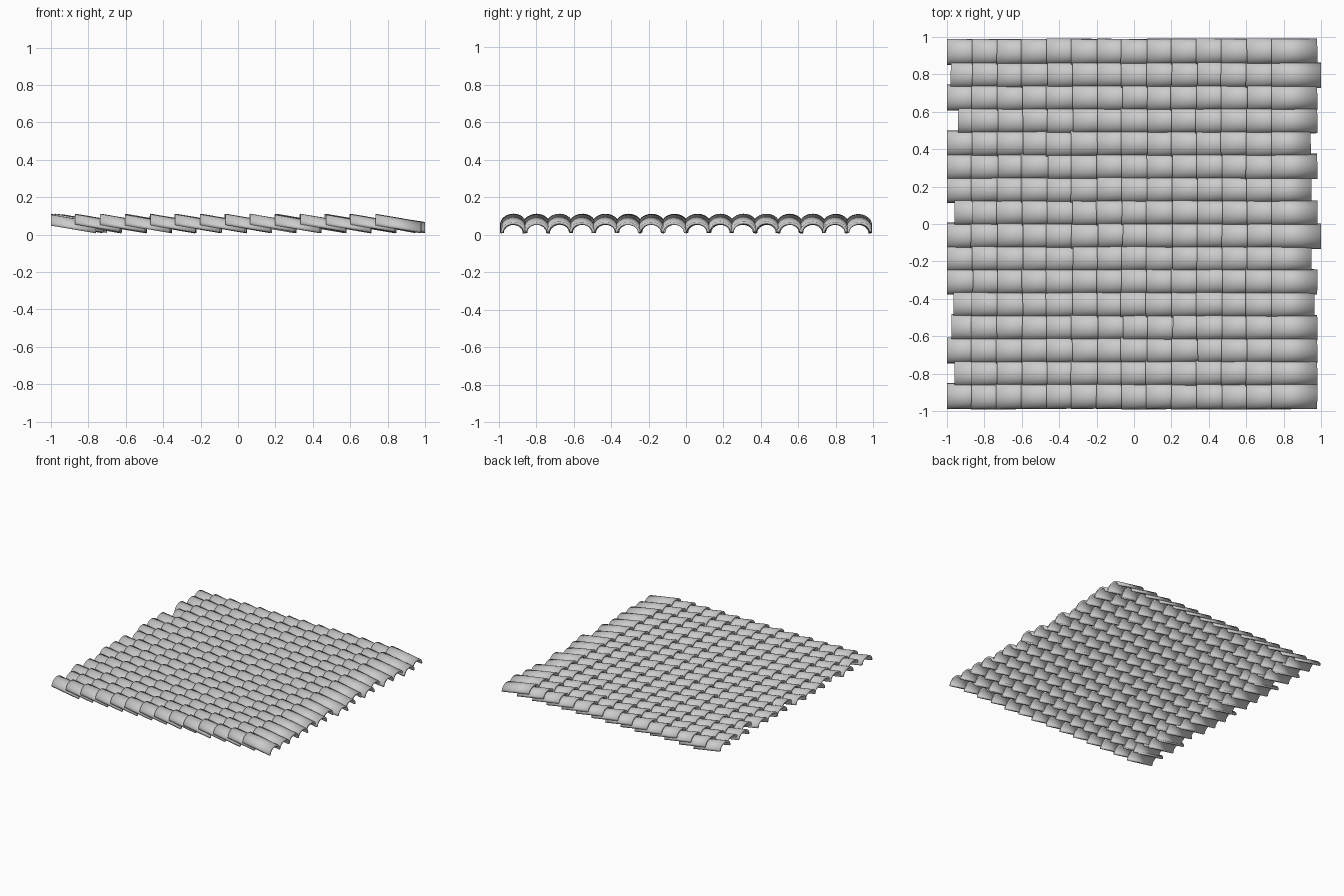
import bpy, bmesh, math, random
from mathutils import Matrix, Vector

random.seed(7)
if "Cube" in bpy.data.objects:
    bpy.data.objects.remove(bpy.data.objects["Cube"], do_unlink=True)

ROWS, COURSES = 16, 14
PITCH, STEP, LENGTH = 0.1228, 0.1335, 0.24
HALF_W, HEIGHT, THICK, DROP = 0.07, 0.057, 0.014, 0.041
SEGMENTS = 12

clay = bpy.data.materials.new("grey_clay")
clay.use_nodes = True
colour = (0.6, 0.6, 0.6, 1)
clay.diffuse_color = colour
clay.node_tree.nodes["Principled BSDF"].inputs["Base Color"].default_value = colour


def arch(width, height):
    """Half-ellipse section in the YZ plane, from +y to -y."""
    angles = [math.pi * i / SEGMENTS for i in range(SEGMENTS + 1)]
    return [(width * math.cos(a), height * math.sin(a)) for a in angles]


def add_tile(bm, place, length):
    """Hollow half-round tile running along +x and sloping down."""
    rings = []
    for x, z, taper in ((0, 0, 1), (length, -DROP, 0.97)):
        outer = arch(HALF_W * taper, HEIGHT)
        inner = arch(HALF_W * taper - THICK, HEIGHT - THICK)[::-1]
        rings.append([bm.verts.new(place @ Vector((x, y, z + h)))
                      for y, h in outer + inner])
    a, b = rings
    n = len(a)
    for i in range(n):
        j = (i + 1) % n
        bm.faces.new((a[i], a[j], b[j], b[i]))
    # End rims as quads between outer and inner arcs
    for i in range(SEGMENTS):
        k = n - 1 - i
        bm.faces.new((a[i], a[k], a[k - 1], a[i + 1]))
        bm.faces.new((b[i], b[i + 1], b[k - 1], b[k]))


# Uneven starts and ends of the rows, from the back row to the front row
starts = [0, .02, 0, .06, 0, 0, 0, .04, 0, 0, 0, .035, .025, 0, .04, 0]
ends = [.98, 1, .98, .98, .945, .98, .95, .98, 1, .95, .98, .965, .98, .98, .98, .98]

for row in range(ROWS):
    bm = bmesh.new()
    y = PITCH * ((ROWS - 1) / 2 - row)
    for course in range(COURSES):
        x = -1 + STEP * course
        length = LENGTH
        if course == 0:
            x += starts[row]
        elif course == COURSES - 1:
            length = ends[row] - x
        else:
            x += random.uniform(-0.006, 0.006)
        place = (Matrix.Translation((x, y + random.uniform(-0.002, 0.002),
                                     0.053 + random.uniform(-0.003, 0.002)))
                 @ Matrix.Rotation(random.uniform(-0.012, 0.012), 4, 'Z')
                 @ Matrix.Rotation(random.uniform(-0.04, 0.04), 4, 'X'))
        add_tile(bm, place, length)
    bmesh.ops.recalc_face_normals(bm, faces=bm.faces)
    mesh = bpy.data.meshes.new(f"tile_row_{row + 1}")
    bm.to_mesh(mesh)
    bm.free()
    mesh.materials.append(clay)
    obj = bpy.data.objects.new(f"tile_row_{row + 1}", mesh)
    bpy.context.collection.objects.link(obj)
    obj.select_set(True)
    bpy.context.view_layer.objects.active = obj

# Soft shading carries over the worn rims of the tiles
bpy.ops.object.shade_smooth_by_angle(angle=math.radians(120))
